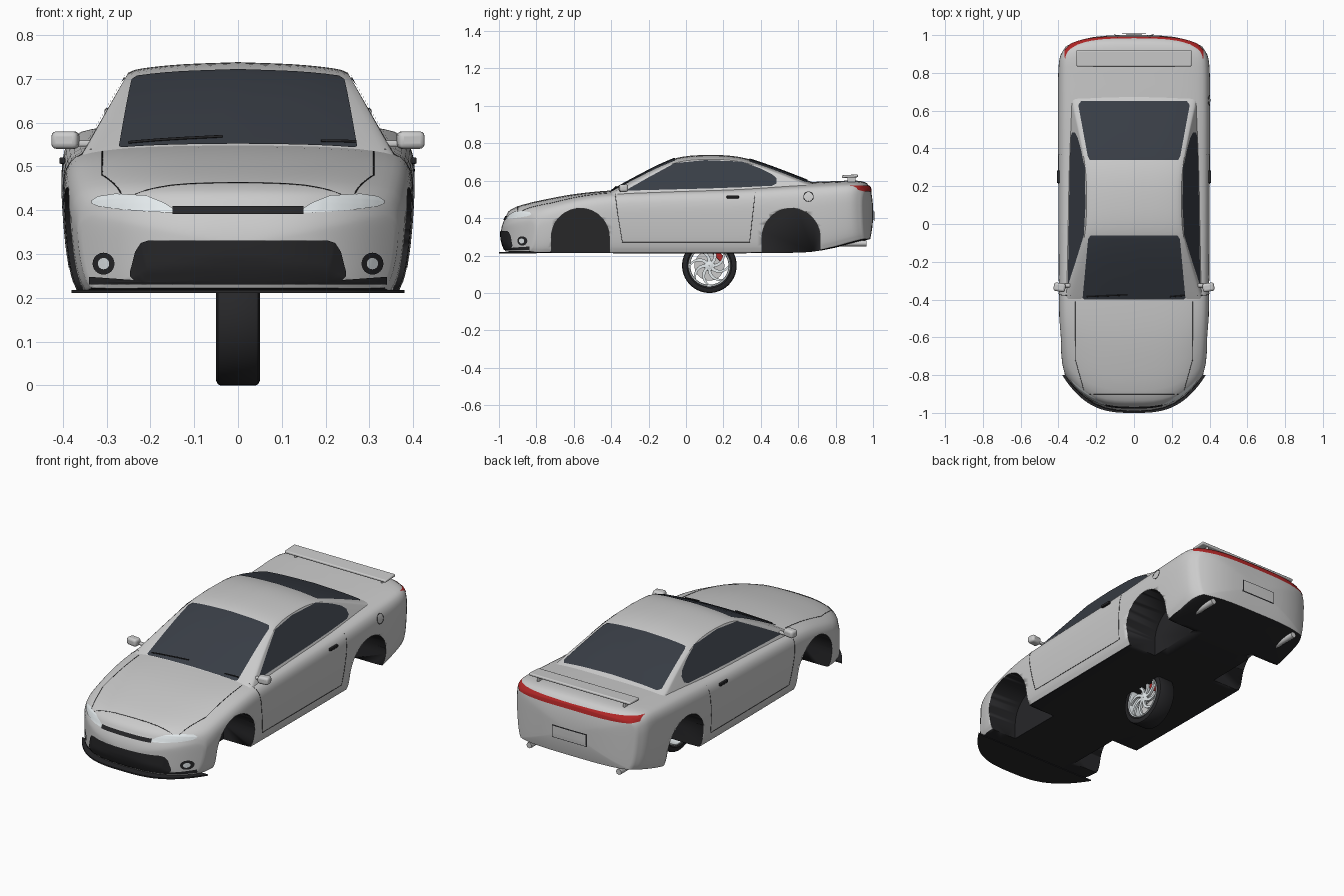
import bpy, bmesh, math
from mathutils import Vector
from mathutils.bvhtree import BVHTree

if "Cube" in bpy.data.objects:
    bpy.data.objects.remove(bpy.data.objects["Cube"])


def mat(name, c):
    m = bpy.data.materials.new(name)
    m.diffuse_color = (*c, 1)
    m.use_nodes = True
    m.node_tree.nodes["Principled BSDF"].inputs["Base Color"].default_value = m.diffuse_color
    return m

paint = mat("paint", (0.56, 0.56, 0.58))
black = mat("black_trim", (0.02, 0.02, 0.022))
glass = mat("dark_glass", (0.04, 0.047, 0.06))
red = mat("red", (0.45, 0.02, 0.02))
lamp = mat("lamp", (0.78, 0.83, 0.85))


def obj(name, verts, faces, mats=(), angle=35, fix=True):
    me = bpy.data.meshes.new(name)
    me.from_pydata([tuple(v) for v in verts], [], faces)
    if fix:
        bm = bmesh.new()
        bm.from_mesh(me)
        bmesh.ops.recalc_face_normals(bm, faces=bm.faces)
        bm.to_mesh(me)
        bm.free()
    o = bpy.data.objects.new(name, me)
    bpy.context.collection.objects.link(o)
    for m in mats:
        me.materials.append(m)
    smooth(o, angle)
    return o


def smooth(o, angle=35):
    bpy.ops.object.select_all(action='DESELECT')
    o.select_set(True)
    bpy.context.view_layer.objects.active = o
    bpy.ops.object.shade_smooth_by_angle(angle=math.radians(angle))


def ease(pts, t):
    """smooth table lookup: pts = (t, value), cubic Hermite"""
    i = max(0, min(len(pts) - 2, sum(p[0] <= t for p in pts) - 1))
    sl = lambda a, b: (pts[b][1] - pts[a][1]) / (pts[b][0] - pts[a][0])
    m0, m1 = sl(max(i - 1, 0), i + 1), sl(i, min(i + 2, len(pts) - 1))
    (x0, a), (x1, b) = pts[i], pts[i + 1]
    h = x1 - x0
    s = (t - x0) / h
    return (a * (2*s**3 - 3*s*s + 1) + h*m0 * (s**3 - 2*s*s + s)
            + b * (3*s*s - 2*s**3) + h*m1 * (s**3 - s*s))


def dense(pts, n=3):
    xs = [(i, p[0]) for i, p in enumerate(pts)]
    zs = [(i, p[1]) for i, p in enumerate(pts)]
    return [(ease(xs, k / n), ease(zs, k / n)) for k in range((len(pts) - 1) * n + 1)]


def loft(rings):
    n = len(rings[0])
    f = [(r*n + k, r*n + (k+1) % n, (r+1)*n + (k+1) % n, (r+1)*n + k)
         for r in range(len(rings) - 1) for k in range(n)]
    f += [tuple(range(n)), tuple(range((len(rings) - 1) * n, len(rings) * n))]
    return [v for r in rings for v in r], f


# lower body: cross-sections along y, nose and tail bowed in plan
top = [(-.965, .405), (-.95, .435), (-.9, .463), (-.8, .49), (-.6, .528), (-.4, .548), (-.1, .56),
       (.3, .572), (.6, .59), (.8, .598), (.92, .60), (.965, .588), (.985, .565)]
wid = [(-.965, .365), (-.9, .38), (-.6, .394), (-.2, .398), (.2, .40), (.7, .402), (.88, .398), (.95, .387), (.985, .36)]
bot = [(-.965, .222), (-.9, .215), (.6, .215), (.75, .232), (.985, .288)]
sec = dense([(0, 0), (.5, 0), (.87, 0), (.925, .03), (.96, .15), (.985, .35), (1, .58), (1, .74),
             (.975, .86), (.9, .935), (.7, .974), (.4, .993), (0, 1)])


def body_ring(y, k=1.0, bulge=0.0):
    w, zt, zb = ease(wid, y), ease(top, y), ease(bot, y)
    mid = (zt + zb) / 2
    ring = []
    for fx, fz in sec + [(-a, b) for a, b in sec[-2:0:-1]]:
        x, z = fx * w * k, mid + (zb + fz * (zt - zb) - mid) * k
        dy = .165 * abs(x / .365)**3 * max(0, (-.35 - y) / .615)
        dy -= .045 * (x / .36)**4 * max(0, (y - .7) / .285)
        ring.append((x, y + dy + bulge * (1 - k * k), z))
    return ring

ys = [-.965, -.958, -.95, -.935, -.91] + [-.88 + .06 * i for i in range(30)] + [.9, .93, .95, .965, .977, .985]
ks = [.05, .25, .45, .6, .75, .85, .93, .97]
bv, bf = loft([body_ring(-.965, k, -.025) for k in ks] + [body_ring(y) for y in ys]
              + [body_ring(.985, k, .016) for k in ks[::-1]])
body = obj("body_shell", bv, bf, [paint, black])
for p in body.data.polygons:
    if p.normal.z < -.7 and p.center.z < .3:
        p.material_index = 1

# cabin
roof = [(-.43, .53), (-.4, .548), (-.3, .603), (-.2, .656), (-.08, .712), (0, .731), (.13, .738),
        (.25, .732), (.35, .712), (.5, .66), (.65, .602), (.74, .57)]
side = lambda z: .345 - .57 * (z - .55)
rings = []
for i in range(40):
    y = -.43 + 1.17 * i / 39
    zt = ease(roof, y)
    hw = side(zt - .035)
    half = dense([(0, zt), (.5*hw, zt - .005), (.84*hw, zt - .014), (.96*hw, zt - .023), (hw, zt - .037),
                  ((hw + .373) / 2, (zt - .037 + .5) / 2), (side(.48), .48)])
    rings.append([(x, y, z) for x, z in half] + [(-x, y, z) for x, z in half[:0:-1]])
cv, cf = loft(rings)
obj("cabin_roof", cv, cf, [paint])

# surface lookup used to lay glass, lamps and seams on the shell
bvh = BVHTree.FromPolygons([Vector(v) for v in bv + cv], bf + [tuple(i + len(bv) for i in f) for f in cf])


def project(axis, sign, u, v, off):
    p = {'x': (2*sign, u, v), 'y': (u, 2*sign, v), 'z': (v, u, 2*sign)}[axis]
    d = Vector([-sign if a == axis else 0 for a in 'xyz'])
    hit = bvh.ray_cast(Vector(p), d)[0]
    if hit is None:
        q = Vector(p)
        q['xyz'.index(axis)] = .9 * sign * (1 if axis == 'y' else .4)
        hit = bvh.find_nearest(q)[0]
    return hit - d * off


def patch(name, axis, sign, cols, m, off=.004, nu=5, nv=14):
    """panel on the shell; cols = (u, low v, high v)"""
    cs = []
    for a, b in zip(cols, cols[1:]):
        cs += [[a[j] + (b[j] - a[j]) * i / nu for j in range(3)] for i in range(nu)]
    cs.append(cols[-1])
    vs = [project(axis, sign, u, lo + (hi - lo) * j / nv, off) for u, lo, hi in cs for j in range(nv + 1)]
    n = nv + 1
    fs = [(i*n + j, i*n + j + 1, (i+1)*n + j + 1, (i+1)*n + j) for i in range(len(cs) - 1) for j in range(nv)]
    a, b, c, _ = [vs[i] for i in fs[len(fs) // 2]]
    if (b - a).cross(c - a)['xyz'.index(axis)] * sign < 0:
        fs = [f[::-1] for f in fs]
    return obj(name, vs, fs, [m], fix=False)


def tube(name, pts, r, m):
    cu = bpy.data.curves.new(name, 'CURVE')
    cu.dimensions, cu.bevel_depth, cu.bevel_resolution, cu.use_fill_caps = '3D', r, 2, True
    s = cu.splines.new('POLY')
    s.points.add(len(pts) - 1)
    for q, p in zip(s.points, pts):
        q.co = (*p, 1)
    o = bpy.data.objects.new(name, cu)
    bpy.context.collection.objects.link(o)
    if m:
        cu.materials.append(m)


def seam(name, axis, sign, pts, r=.0014, m=black, off=0):
    out = [project(axis, sign, a[0] + (b[0]-a[0])*i/10, a[1] + (b[1]-a[1])*i/10, off)
           for a, b in zip(pts, pts[1:]) for i in range(11)]
    tube(name, out, r, m)


def box(name, c, s, m=None, bevel=.005, rot=(0, 0, 0)):
    bpy.ops.mesh.primitive_cube_add(size=1, location=c, rotation=rot)
    o = bpy.context.object
    o.name, o.scale = name, s
    bpy.ops.object.transform_apply(location=False, rotation=False, scale=True)
    b = o.modifiers.new("bevel", 'BEVEL')
    b.width, b.segments = bevel, 3
    if m:
        o.data.materials.append(m)
    smooth(o)


circ = lambda u, v, r: [(u - r*math.cos(math.pi*i/12), v - r*math.sin(math.pi*i/12) - 1e-5,
                         v + r*math.sin(math.pi*i/12) + 1e-5) for i in range(13)]

# wheel arches
for yc in (-.565, .562):
    for s in (-1, 1):
        prof = [(yc + .155*math.cos(math.pi*i/32), .297 + .155*math.sin(math.pi*i/32)) for i in range(33)]
        prof += [(yc - .155, .15), (yc + .155, .15)]
        v, f = loft([[(s*x, y, z) for y, z in prof] for x in (.2, .6)])
        cut = obj("arch_cutter", v, f, [paint, black])
        for p in cut.data.polygons:
            p.material_index = 1
        cut.hide_render = True
        cut.hide_set(True)
        b = body.modifiers.new("arch", 'BOOLEAN')
        b.object, b.solver = cut, 'EXACT'

# glass
patch("windshield", 'z', 1, [(-.4, -.262, .262), (-.39, -.272, .272), (-.08, -.243, .243), (-.06, -.23, .23)], glass)
patch("rear_window", 'z', 1, [(.34, -.235, .235), (.36, -.245, .245), (.63, -.295, .295), (.65, -.28, .28)], glass)
for s in (-1, 1):
    patch("side_window", 'x', s, [(-.32, .547, .55), (-.2, .55, .618), (-.06, .554, .694), (.1, .558, .71), (.3, .565, .702),
                                  (.4, .57, .665), (.46, .573, .635), (.485, .585, .612)], glass)
    seam("door_seam", 'x', s, [(-.38, .54), (-.365, .42), (-.34, .27), (.34, .27), (.37, .54)])
    seam("hood_seam", 'z', 1, [(-.41, s*.31), (-.72, s*.31), (-.9, s*.26), (-.9, 0)])
    # front lamps
    q = [(.145, .395, .402), (.17, .395, .418), (.21, .397, .434), (.28, .403, .438), (.32, .409, .432), (.335, .416, .422)]
    patch("headlight", 'y', -1, [(s*u, a, b) for u, a, b in q], lamp)
    patch("fog_lamp_surround", 'y', -1, circ(s*.307, .278, .025), black, nu=1)
    patch("fog_lamp", 'y', -1, circ(s*.307, .278, .013), lamp, .007, 1)
    # mirrors, handles, exhausts, wing posts
    box("mirror", (s*.394, -.335, .56), (.062, .045, .04), bevel=.012, rot=(0, 0, s*.15))
    box("mirror_arm", (s*.345, -.325, .552), (.06, .02, .014))
    box("door_handle", (s*.401, .25, .513), (.014, .065, .014), black, .003)
    tube("exhaust_pipe", [(s*.27, .82, .265), (s*.27, .965, .265)], .016, None)
    box("wing_post", (s*.26, .885, .608), (.012, .045, .035))

# nose openings, lip and splitter
patch("upper_grille", 'y', -1, [(-.15, .391, .41), (.15, .391, .41)], black, .005, 16)
patch("lower_intake", 'y', -1, [(-.247, .25, .258), (-.235, .238, .305), (-.222, .236, .325), (-.205, .235, .331),
                                (.205, .235, .331), (.222, .236, .325), (.235, .238, .305), (.247, .25, .258)], black, nu=8)
patch("front_lip", 'y', -1, [(-.34, .23, .248), (-.2, .23, .238), (.2, .23, .238), (.34, .23, .248)], black, nu=8)
edge = [(.38*i/20, -1 + .2*abs(i/20)**3) for i in range(-20, 21)] + [(.3, -.8), (-.3, -.8)]
v, f = loft([[(x, y, z) for x, y in edge] for z in (.211, .218)])
obj("front_splitter", v, f, [black])

# tail
patch("tail_light_band", 'y', 1, [(-.368, .55, .575), (-.33, .541, .575), (0, .543, .572), (.33, .541, .575), (.368, .55, .575)], red, nu=10)
for n, m, g in (("plate_frame", black, .005), ("plate", paint, 0)):
    patch(n, 'y', 1, [(-.1 - g, .375 - g, .435 + g), (.1 + g, .375 - g, .435 + g)], m, .004 if g else .007)
box("rear_wing", (0, .877, .624), (.61, .085, .015), bevel=.006, rot=(.05, 0, 0))
seam("fuel_cap", 'x', 1, [(.655 + .026*math.cos(i*math.pi/12), .515 + .026*math.sin(i*math.pi/12)) for i in range(25)])

# wipers
seam("wiper", 'z', 1, [(-.385, -.25), (-.375, -.035)], .003, black, .008)
seam("wiper", 'z', 1, [(-.385, .19), (-.378, .27)], .003, black, .008)

# single wheel under the car
WY, WZ = .125, .146
polar = lambda r, a, x: (x, WY + r*math.cos(a), WZ + r*math.sin(a))


def lathe(name, prof, m, n=56):
    k = len(prof)
    v = [polar(r, 2*math.pi*i/n, x) for i in range(n) for x, r in prof]
    f = [(i*k + j, i*k + (j+1) % k, (i+1) % n*k + (j+1) % k, (i+1) % n*k + j) for i in range(n) for j in range(k)]
    obj(name, v, f, [m])

lathe("tyre", [(-.044, .112), (-.05, .12), (-.05, .135), (-.046, .143), (-.04, .146), (.04, .146), (.046, .143),
               (.05, .135), (.05, .12), (.044, .112)], black)
lathe("rim", [(-.044, .113), (.044, .113), (.049, .111), (.048, .105), (.04, .102), (-.044, .106)], lamp)
lathe("hub", [(.015, .001), (.015, .028), (.038, .026), (.042, .02), (.042, .001)], lamp, 32)
lathe("brake_disc", [(0, .02), (0, .08), (.012, .08), (.012, .02)], paint)
for i in range(8):
    a0 = i * math.pi / 4
    up, dn = [], []
    for k in range(8):
        r = .02 + .085 * k / 7
        bend, half = a0 + .75 * (k / 7)**1.5, .0085 / r
        up.append((r, bend + half))
        dn.append((r, bend - half))
    v, f = loft([[polar(r, a, x) for r, a in up + dn[::-1]] for x in (.03, .042)])
    obj("spoke", v, f, [lamp])
box("brake_caliper", (.012, WY + .05, WZ + .052), (.032, .032, .06), red, .006, (.785, 0, 0))
